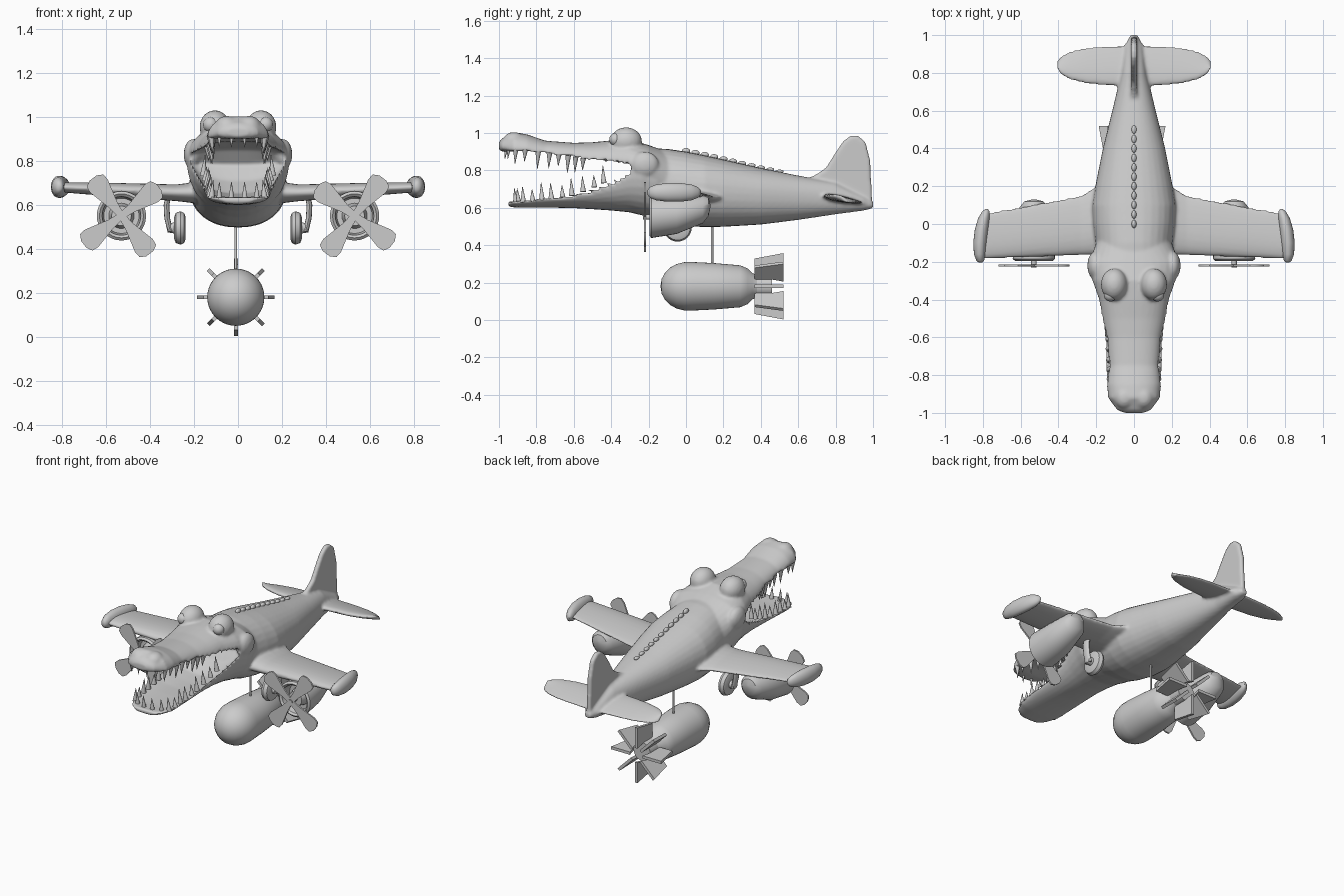
import bpy, bmesh, math
from mathutils import Matrix, Vector

if "Cube" in bpy.data.objects:
    bpy.data.objects.remove(bpy.data.objects["Cube"])

TAU = 2 * math.pi


def loft(bm, rings):
    """Closed skin through rings of points, capped at both ends."""
    vs = [[bm.verts.new(p) for p in r] for r in rings]
    n = len(vs[0])
    faces = [bm.faces.new(vs[0]), bm.faces.new(vs[-1])]
    for a, b in zip(vs, vs[1:]):
        for i in range(n):
            faces.append(bm.faces.new((a[i], a[(i + 1) % n], b[(i + 1) % n], b[i])))
    bmesh.ops.recalc_face_normals(bm, faces=faces)


def ring(y, z, w, up, down, x=0, n=32, e=0.9):
    """Cross-section facing y; a negative up or down makes it hollow."""
    out = []
    for i in range(n):
        c, s = math.cos(TAU * i / n), math.sin(TAU * i / n)
        h = abs(s) ** e * (up if s > 0 else -down)
        out.append((x + w * math.copysign(abs(c) ** e, c), y, z + h))
    return out


def aero(s, x, y0, y1, z, t, tilt=0, n=24):
    """Wing section at x between leading y0 and trailing y1."""
    out = []
    for i in range(n):
        c, h = math.cos(TAU * i / n), math.sin(TAU * i / n)
        out.append((s * x, (y0 + y1) / 2 + c * (y1 - y0) / 2,
                    z - tilt * c + t * h * (1 - 0.35 * c)))
    return out


def ball(bm, loc, size):
    bmesh.ops.create_uvsphere(bm, u_segments=24, v_segments=16, radius=1,
                              matrix=Matrix.Translation(loc) @ Matrix.Diagonal((*size, 1)))


def spike(bm, base, direction, r, length, seg=10, r2=0.001):
    d = Vector(direction).normalized()
    m = Matrix.Translation(Vector(base) + d * length / 2) @ d.to_track_quat('Z', 'Y').to_matrix().to_4x4()
    bmesh.ops.create_cone(bm, cap_ends=True, segments=seg, radius1=r, radius2=r2, depth=length, matrix=m)


def make(name, bm, mirror=False, angle=40):
    me = bpy.data.meshes.new(name)
    bm.to_mesh(me)
    bm.free()
    ob = bpy.data.objects.new(name, me)
    bpy.context.collection.objects.link(ob)
    bpy.ops.object.select_all(action='DESELECT')
    ob.select_set(True)
    bpy.context.view_layer.objects.active = ob
    bpy.ops.object.shade_smooth_by_angle(angle=math.radians(angle))
    if mirror:
        ob.modifiers.new("mirror", 'MIRROR').use_mirror_merge = False
    return ob


def at(rows, y):
    """Interpolate a profile table at y."""
    for a, b in zip(rows, rows[1:]):
        if a[0] <= y <= b[0]:
            f = (y - a[0]) / (b[0] - a[0])
            return [p + (q - p) * f for p, q in zip(a, b)]


# Profiles: y, side-line z, half width, height above, depth below
trunk = [(-.24, .73, .205, .19, .16), (-.1, .70, .205, .215, .18), (0, .69, .218, .21, .19),
         (.1, .685, .222, .195, .188), (.2, .68, .205, .178, .182), (.4, .67, .165, .142, .16),
         (.6, .66, .115, .112, .125), (.8, .645, .068, .09, .08), (.95, .62, .045, .04, .035),
         (1, .615, .02, .015, .018)]
upper = [(-1, .93, .05, .02, .02), (-.985, .925, .09, .045, .025), (-.92, .905, .138, .1, .005),
         (-.85, .895, .145, .097, -.02), (-.75, .883, .132, .075, -.03), (-.6, .86, .145, .087, -.04),
         (-.5, .84, .17, .11, -.05), (-.4, .835, .187, .125, -.05), (-.3, .825, .222, .14, -.03),
         (-.2, .82, .238, .115, .1), (-.1, .75, .2, .15, .15)]
lower = [(-.95, .625, .07, .01, .02), (-.92, .64, .115, -.008, .038), (-.85, .645, .145, -.015, .045),
         (-.7, .665, .152, -.03, .065), (-.6, .68, .155, -.045, .082), (-.5, .72, .167, -.08, .128),
         (-.4, .765, .187, -.115, .18), (-.3, .81, .217, -.1, .235), (-.24, .82, .235, -.03, .26),
         (-.15, .78, .215, .1, .24)]

# Blended body: trunk, jaws, brows, cheeks, nostrils, wings, tail
bm = bmesh.new()
for rows in (trunk, upper, lower):
    loft(bm, [ring(*r) for r in rows])
for s in (-1, 1):
    ball(bm, (s * .105, -.32, .955), (.07, .085, .075))
    ball(bm, (s * .205, -.22, .83), (.042, .075, .07))
    ball(bm, (s * .05, -.92, .955), (.055, .06, .05))
    loft(bm, [aero(s, *r) for r in [(.05, -.18, .27, .655, .05), (.2, -.165, .2, .655, .045),
              (.28, -.165, .15, .655, .036), (.55, -.175, .1, .668, .03), (.8, -.185, .055, .68, .022)]])
    loft(bm, [aero(s, *r, .02) for r in [(0, .74, .95, .645, .02), (.1, .73, .95, .645, .019),
              (.25, .742, .94, .645, .017), (.34, .765, .92, .645, .015),
              (.39, .795, .89, .645, .013), (.41, .83, .86, .645, .008)]])
fin = [(.62, .74), (.7, .78), (.75, .815), (.79, .88), (.84, .955), (.88, .985), (.92, .985),
       (.96, .95), (.985, .85), (.995, .63), (.8, .65)]
loft(bm, [[(x, y, z) for y, z in fin] for x in (-.016, .016)])
body = make("body", bm)
rm = body.modifiers.new("blend", 'REMESH')
rm.mode, rm.voxel_size, rm.use_smooth_shade = 'VOXEL', .009, True
sm = body.modifiers.new("soften", 'SMOOTH')
sm.factor, sm.iterations = .5, 5

# Eyes
bm = bmesh.new()
ball(bm, (.125, -.375, .965), (.035, .035, .035))
make("eyes", bm, True)

# Teeth along both jaw rims
bm = bmesh.new()
for rows, sign, ys in ((upper, -1, (-.91, -.86, -.79, -.73, -.68, -.63, -.59, -.55)),
                       (lower, 1, (-.87, -.82, -.77, -.72, -.66, -.61, -.55, -.49, -.44))):
    for i, y in enumerate(ys):
        _, z, w, _, _ = at(rows, y)
        spike(bm, (w * .88, y, z - sign * .015), (-.08, -.05, sign), .016, (.085, .065, .095)[i % 3])
    for x, y in ((.03, .04), (.085, .055)):
        spike(bm, (x, rows[0][0] + y, rows[1][1] - sign * .015), (0, -.1, sign), .015, .08)
make("teeth", bm, True)

# Back ridge plates
bm = bmesh.new()
for i in range(11):
    y = .0 + i * .05
    _, z, _, up, _ = at(trunk, y)
    ball(bm, (0, y, z + up + .002), (.013, .022, .018 - i * .0008))
make("back_ridges", bm)

# Wing tip tanks
bm = bmesh.new()
tank = [(-.205, .012, .812), (-.195, .028, .814), (-.16, .042, .817), (-.1, .05, .815), (-.03, .05, .807),
        (.03, .042, .795), (.065, .028, .785), (.08, .01, .78)]
loft(bm, [ring(y, .682, r * .72, r, r, x, e=1) for y, r, x in tank])
make("wing_tips", bm, True, 60)

# Engine pods with recessed hub and shaft
bm = bmesh.new()
pod = [(-.12, .01, .55), (-.12, .08, .55), (-.185, .088, .55), (-.195, .1, .55), (-.185, .112, .55),
       (-.05, .102, .562), (.09, .075, .592), (.12, .05, .605), (.13, .01, .61)]
loft(bm, [ring(y, z, r, r, r, .53, e=1) for y, r, z in pod])
spike(bm, (.53, -.11, .55), (0, -1, 0), .06, .065, 24, .045)
spike(bm, (.53, -.15, .55), (0, -1, 0), .014, .08, 16, .014)
make("engines", bm, True)

# Four-bladed propellers
bm = bmesh.new()
blade = [(0, -.015), (.06, -.022), (.17, -.05), (.2, -.047), (.215, -.02),
         (.215, .02), (.2, .047), (.17, .05), (.06, .022), (0, .015)]
for k in range(4):
    a = math.radians(143 + 90 * k)
    loft(bm, [[(.53 + u * math.cos(a) - v * math.sin(a), y,
                .55 + u * math.sin(a) + v * math.cos(a)) for u, v in blade] for y in (-.224, -.214)])
make("propellers", bm, True)

# Wheels with hubs and struts
bm = bmesh.new()
wheel = [(.238, .05), (.245, .068), (.262, .076), (.283, .068), (.29, .05)]
loft(bm, [[(x, -.045 + r * math.cos(TAU * i / 32), .495 + r * math.sin(TAU * i / 32))
           for i in range(32)] for x, r in wheel])
spike(bm, (.27, -.045, .495), (1, 0, 0), .028, .05, 20, .02)
leg = [(.65, .315), (.6, .325), (.54, .322), (.48, .308)]
loft(bm, [[(x + .013 * math.cos(TAU * i / 12), -.045 + .025 * math.sin(TAU * i / 12), z)
           for i in range(12)] for z, x in leg])
make("wheels", bm, True)

# Bomb body and hanging rod
bx, bz = -.01, .18
bm = bmesh.new()
shell = [(-.135, .01), (-.13, .04), (-.112, .073), (-.085, .1), (-.05, .119), (-.01, .129), (.03, .13),
         (.15, .124), (.29, .112), (.33, .095), (.355, .07), (.38, .06), (.39, .055)]
loft(bm, [ring(y, bz, r, r, r, bx, 40, 1) for y, r in shell])
make("bomb", bm)
bm = bmesh.new()
spike(bm, (bx, .14, .29), (0, 0, 1), .006, .24, 12, .006)
make("hanging_rod", bm)

# Eight tail fins on a core tube
bm = bmesh.new()
prof = [(.365, .06), (.365, .148), (.52, .177), (.52, .045), (.46, .06)]
for k in range(8):
    rot = Matrix.Translation((bx, 0, bz)) @ Matrix.Rotation(TAU * k / 8, 4, 'Y')
    loft(bm, [[rot @ Vector((x, y, r)) for y, r in prof] for x in (-.009, .009)])
spike(bm, (bx, .36, bz), (0, 1, 0), .06, .1, 24, .06)
make("bomb_fins", bm)
